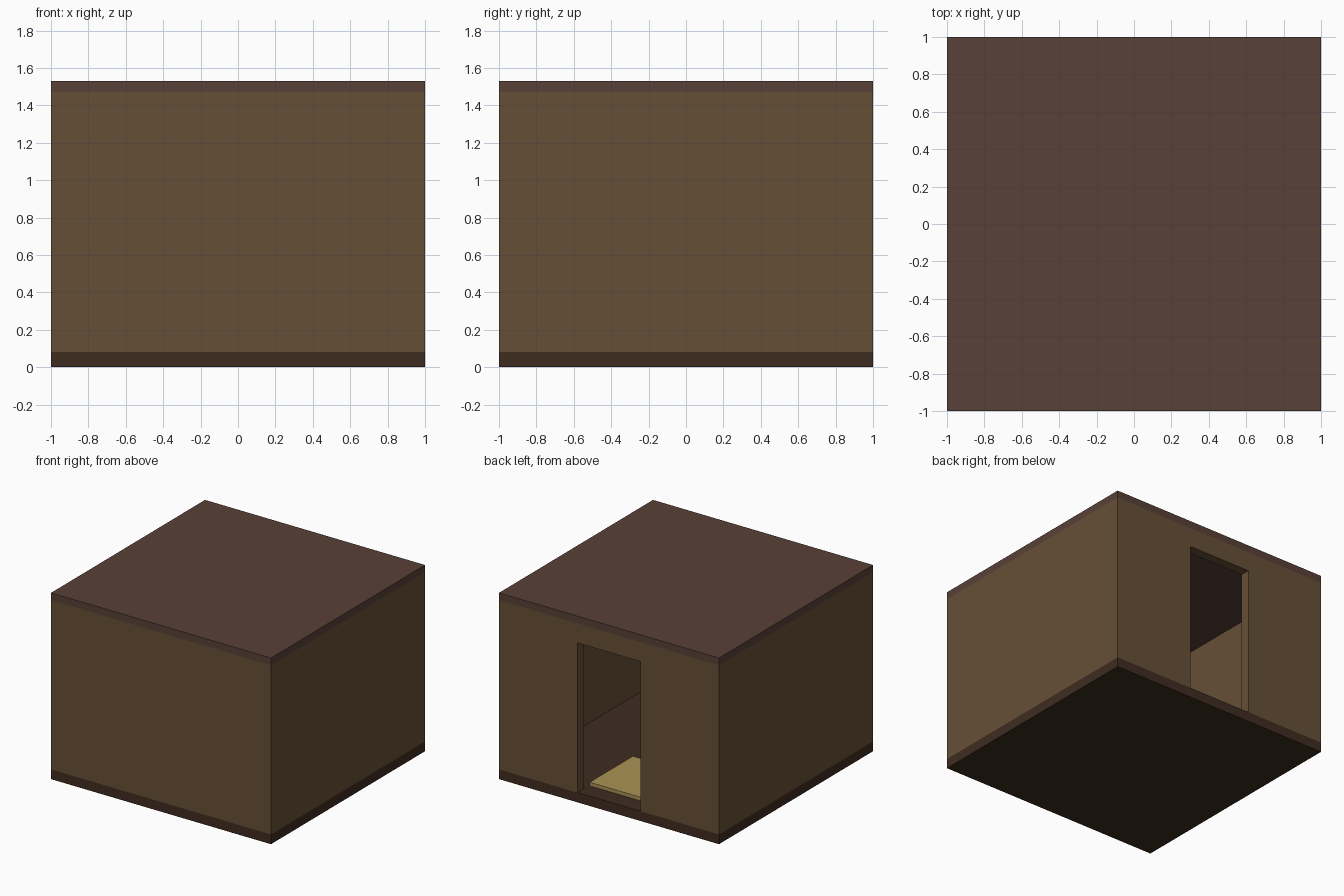
import bpy, bmesh
from mathutils import Vector

if "Cube" in bpy.data.objects:
    bpy.data.objects.remove(bpy.data.objects["Cube"])


def material(name, rgb):
    # sRGB 0-255 to linear viewport colour
    lin = [((c / 255 + 0.055) / 1.055) ** 2.4 for c in rgb]
    m = bpy.data.materials.new(name)
    m.diffuse_color = (*lin, 1)
    m.use_nodes = True
    m.node_tree.nodes["Principled BSDF"].inputs["Base Color"].default_value = m.diffuse_color
    return m


ROOF = material("roof_brown", (88, 65, 55))
WALL = material("wall_brown", (102, 79, 54))
FLOOR = material("floor_brown", (62, 44, 32))
STRAW = material("straw", (170, 147, 85))
WOOD = material("table_wood", (92, 64, 42))


def finish(bm, name, mat):
    bmesh.ops.recalc_face_normals(bm, faces=bm.faces)
    me = bpy.data.meshes.new(name)
    bm.to_mesh(me)
    bm.free()
    me.materials.append(mat)
    ob = bpy.data.objects.new(name, me)
    bpy.context.collection.objects.link(ob)
    return ob


def box(name, lo, hi, mat):
    lo, hi = Vector(lo), Vector(hi)
    bm = bmesh.new()
    bmesh.ops.create_cube(bm, size=1)
    bmesh.ops.scale(bm, vec=hi - lo, verts=bm.verts)
    bmesh.ops.translate(bm, vec=(lo + hi) / 2, verts=bm.verts)
    return finish(bm, name, mat)


T = 0.08              # wall and floor thickness
Z0, Z1, Z2 = 0.08, 1.47, 1.53
DOOR, DOOR_TOP = 0.285, 1.31
IN = 1 - T

# Floor and roof slabs
box("floor", (-1, -1, 0), (1, 1, Z0), FLOOR)
box("roof", (-1, -1, Z1), (1, 1, Z2), ROOF)

# Plain walls
box("front_wall", (-1, -1, Z0), (1, -IN, Z1), WALL)
box("left_wall", (-1, -IN, Z0), (-IN, IN, Z1), WALL)
box("right_wall", (IN, -IN, Z0), (1, IN, Z1), WALL)

# Back wall with doorway, as an extruded outline
outline = [(-1, Z0), (-DOOR, Z0), (-DOOR, DOOR_TOP), (DOOR, DOOR_TOP),
           (DOOR, Z0), (1, Z0), (1, Z1), (-1, Z1)]
bm = bmesh.new()
face = bm.faces.new([bm.verts.new((x, 1, z)) for x, z in outline])
ext = bmesh.ops.extrude_face_region(bm, geom=[face], use_keep_orig=True)
verts = [v for v in ext["geom"] if isinstance(v, bmesh.types.BMVert)]
bmesh.ops.translate(bm, vec=(0, -T, 0), verts=verts)
finish(bm, "back_wall", WALL)

# Straw mat just inside the doorway
box("door_mat", (-0.28, 0.29, Z0), (0.28, 0.85, 0.11), STRAW)

# Small table in the room
CY = -0.13
box("table_top", (-0.29, CY - 0.2, 0.33), (0.29, CY + 0.2, 0.36), WOOD)
for sx, side in ((-1, "left"), (1, "right")):
    for sy, end in ((-1, "front"), (1, "back")):
        x, y = sx * 0.25, CY + sy * 0.16
        box(f"table_leg_{end}_{side}", (x - 0.02, y - 0.02, Z0),
            (x + 0.02, y + 0.02, 0.33), WOOD)
